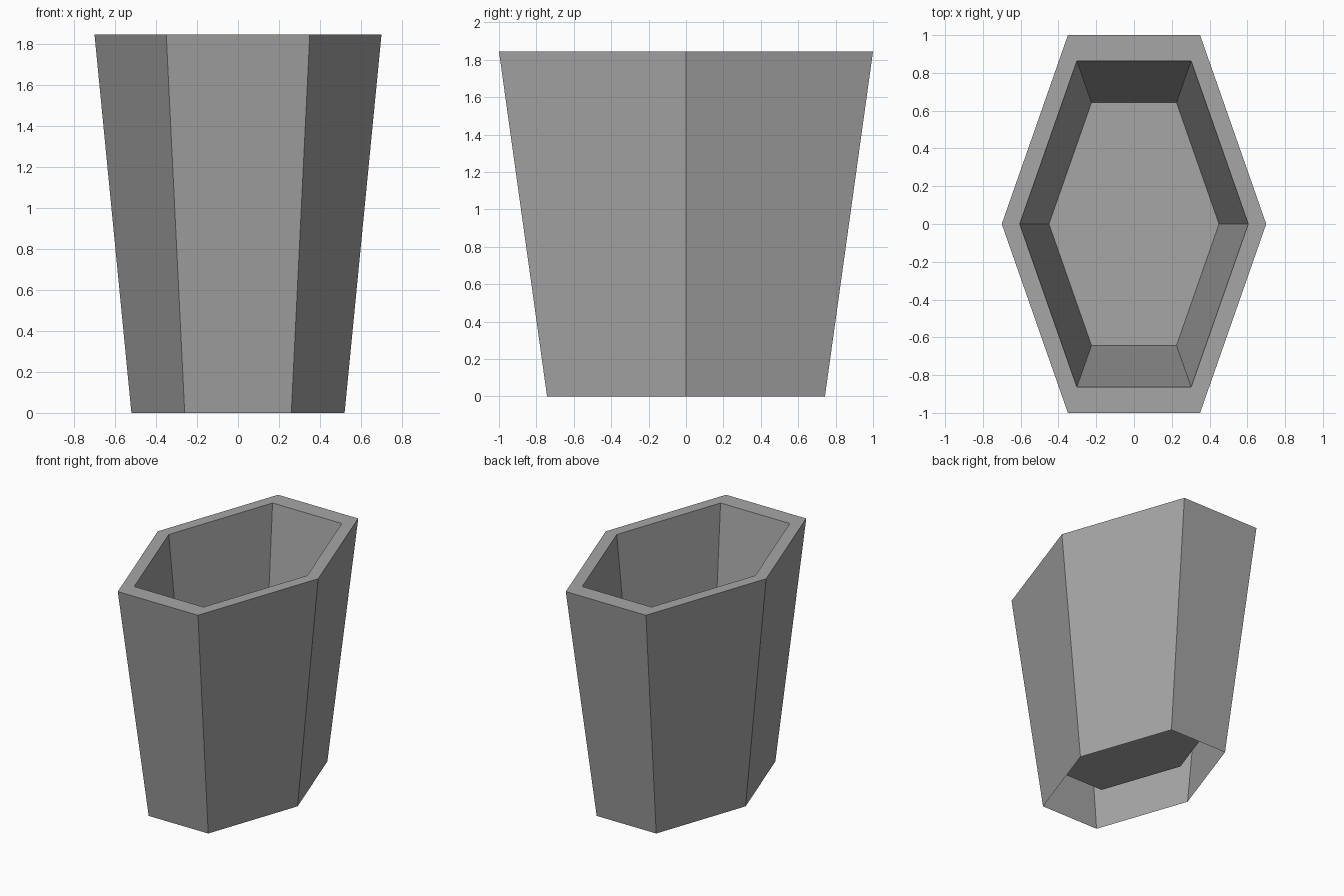
import bpy, bmesh

if "Cube" in bpy.data.objects:
    bpy.data.objects.remove(bpy.data.objects["Cube"], do_unlink=True)

HEIGHT = 1.845
FLOOR = 0.277

# Plain grey for the whole pot
grey = bpy.data.materials.new("plain_grey")
grey.use_nodes = True
colour = (0.38, 0.38, 0.38, 1)
grey.diffuse_color = colour
grey.node_tree.nodes["Principled BSDF"].inputs["Base Color"].default_value = colour


def hex_ring(bm, half_x, half_y, z):
    """Long hexagon, counter-clockwise, with points on the x axis."""
    h = half_x / 2
    outline = [(half_x, 0), (h, half_y), (-h, half_y),
               (-half_x, 0), (-h, -half_y), (h, -half_y)]
    return [bm.verts.new((x, y, z)) for x, y in outline]


def bridge(bm, a, b):
    for i in range(len(a)):
        j = (i + 1) % len(a)
        bm.faces.new((a[i], a[j], b[j], b[i]))


# Pot: open-bottomed outer wall, flat rim, tapered inner wall, raised floor
bm = bmesh.new()
rings = [hex_ring(bm, *size) for size in (
    (0.52, 0.743, 0),
    (0.70, 1.0, HEIGHT),
    (0.605, 0.863, HEIGHT),
    (0.45, 0.643, FLOOR))]
for lower, upper in zip(rings, rings[1:]):
    bridge(bm, lower, upper)
bm.faces.new(rings[-1])

mesh = bpy.data.meshes.new("hexagonal_pot")
bm.to_mesh(mesh)
bm.free()
mesh.materials.append(grey)
pot = bpy.data.objects.new("hexagonal_pot", mesh)
bpy.context.collection.objects.link(pot)
